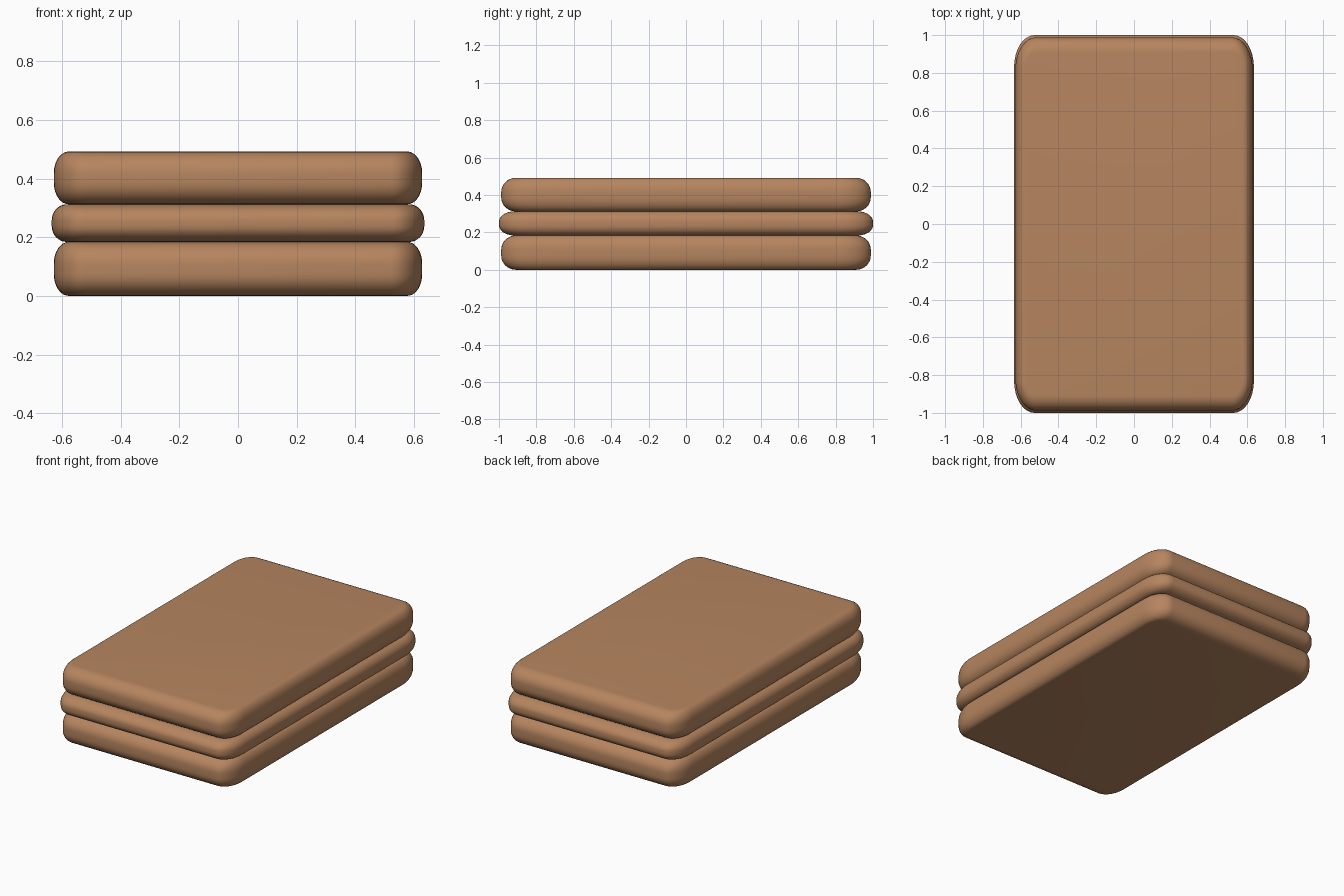
import bpy, bmesh, math

if "Cube" in bpy.data.objects:
    bpy.data.objects.remove(bpy.data.objects["Cube"])

brown = bpy.data.materials.new("warm_brown")
brown.diffuse_color = (0.47, 0.235, 0.115, 1)
brown.use_nodes = True
brown.node_tree.nodes["Principled BSDF"].inputs["Base Color"].default_value = brown.diffuse_color

ASPECT = 0.635   # rounding is squeezed in x along with the slab
CORNER = 0.17    # plan corner radius
EDGE = 0.08      # inset of the top and bottom rounding
STEPS = 8


def outline(hx, hy, r):
    """Rounded rectangle with elliptical corners."""
    pts = []
    for q, (sx, sy) in enumerate([(1, 1), (-1, 1), (-1, -1), (1, -1)]):
        for i in range(STEPS + 1):
            a = math.pi / 2 * (q + i / STEPS)
            pts.append((sx * (hx - r * ASPECT) + r * ASPECT * math.cos(a),
                        sy * (hy - r) + r * math.sin(a)))
    return pts


def slab(name, hx, hy, z0, z1, rz):
    """Cushion-like slab lofted through rounded outlines."""
    levels = []
    for i in range(STEPS + 1):
        a = math.pi / 2 * i / STEPS
        levels.append((z0 + rz * (1 - math.sin(a)), EDGE * (1 - math.cos(a))))
    levels = levels[::-1] + [(z0 + z1 - z, d) for z, d in levels]
    bm = bmesh.new()
    rings = []
    for z, d in levels:
        pts = outline(hx - d * ASPECT, hy - d, CORNER - d)
        rings.append([bm.verts.new((x, y, z)) for x, y in pts])
    n = len(rings[0])
    for lo, hi in zip(rings, rings[1:]):
        for i in range(n):
            j = (i + 1) % n
            bm.faces.new((lo[i], lo[j], hi[j], hi[i]))
    bm.faces.new(rings[0][::-1])
    bm.faces.new(rings[-1])
    bmesh.ops.recalc_face_normals(bm, faces=bm.faces)
    for f in bm.faces:
        f.smooth = True
    me = bpy.data.meshes.new(name)
    bm.to_mesh(me)
    bm.free()
    me.materials.append(brown)
    ob = bpy.data.objects.new(name, me)
    bpy.context.collection.objects.link(ob)


slab("bottom_slab", 0.628, 0.988, 0.0, 0.184, 0.075)
slab("middle_slab", 0.635, 1.0, 0.184, 0.312, 0.055)
slab("top_slab", 0.628, 0.988, 0.312, 0.492, 0.075)
